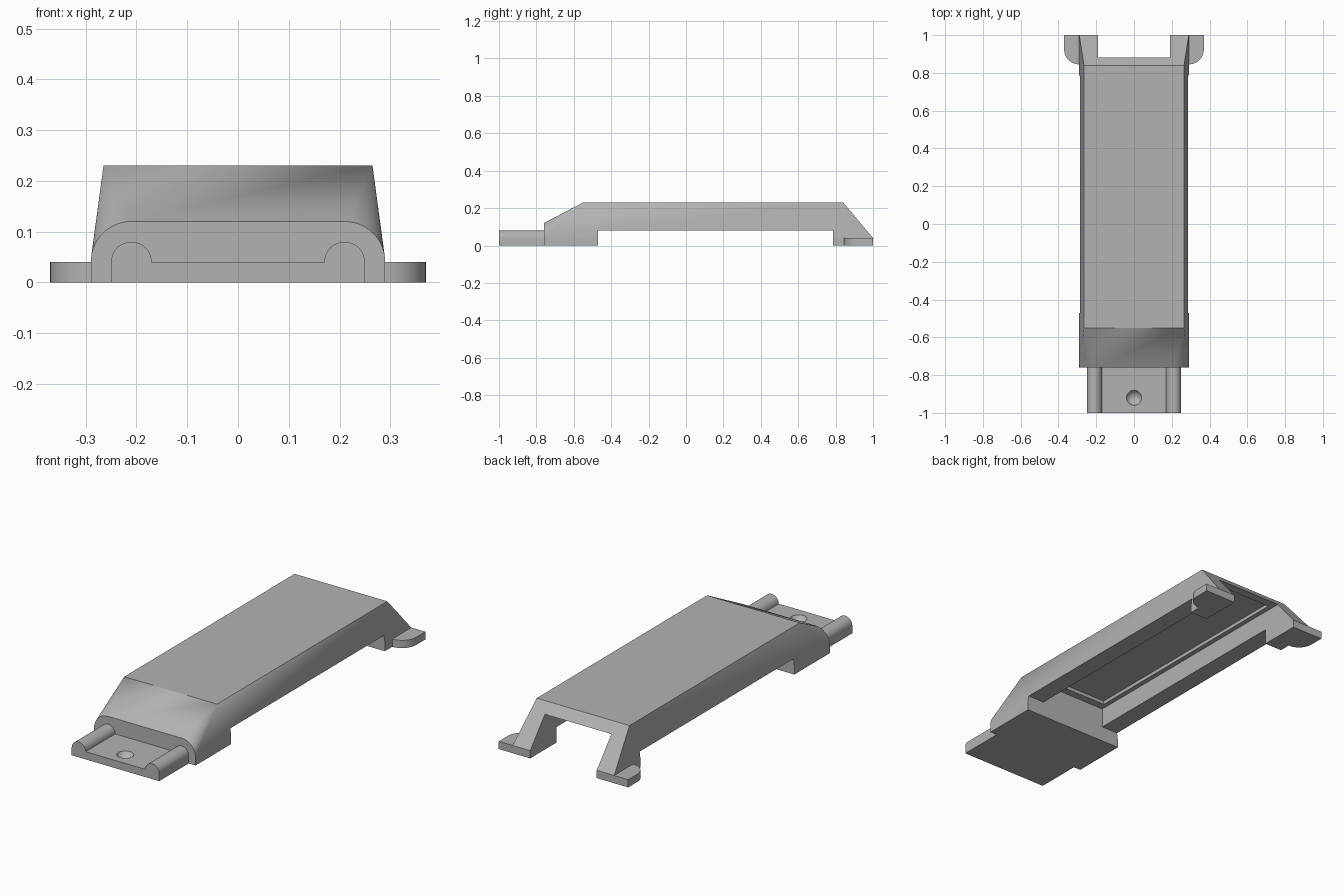
import bpy, bmesh
from math import sin, cos, pi
from mathutils import Vector

if "Cube" in bpy.data.objects:
    bpy.data.objects.remove(bpy.data.objects["Cube"])

grey = bpy.data.materials.new("plain_grey")
grey.use_nodes = True
colour = (0.45, 0.45, 0.45, 1)
grey.diffuse_color = colour
grey.node_tree.nodes["Principled BSDF"].inputs["Base Color"].default_value = colour


def finish(name, bm):
    bmesh.ops.recalc_face_normals(bm, faces=bm.faces[:])
    mesh = bpy.data.meshes.new(name)
    bm.to_mesh(mesh)
    bm.free()
    mesh.materials.append(grey)
    obj = bpy.data.objects.new(name, mesh)
    bpy.context.scene.collection.objects.link(obj)
    return obj


def arc(cx, cy, r, start, end, n=16):
    return [(cx + r * cos(start + (end - start) * i / n),
             cy + r * sin(start + (end - start) * i / n)) for i in range(n + 1)]


def prism(name, points, offset):
    bm = bmesh.new()
    face = bm.faces.new([bm.verts.new(p) for p in points])
    new = bmesh.ops.extrude_face_region(bm, geom=[face])["geom"]
    verts = [v for v in new if isinstance(v, bmesh.types.BMVert)]
    bmesh.ops.translate(bm, verts=verts, vec=Vector(offset))
    return finish(name, bm)


def box(name, x, y0, y1, z0, z1):
    return prism(name, [(-x, y0, z0), (x, y0, z0), (x, y1, z0), (-x, y1, z0)], (0, 0, z1 - z0))


def cut(obj, cutter):
    cutter.hide_render = True
    mod = obj.modifiers.new("cut", "BOOLEAN")
    mod.operation = "DIFFERENCE"
    mod.solver = "EXACT"
    mod.object = cutter
    bpy.context.view_layer.objects.active = obj
    bpy.ops.object.modifier_apply(modifier=mod.name)
    bpy.data.objects.remove(cutter)


def smooth(obj):
    bpy.ops.object.select_all(action="DESELECT")
    obj.select_set(True)
    bpy.context.view_layer.objects.active = obj
    bpy.ops.object.shade_smooth_by_angle(angle=pi / 7)


# Tapered shell: rounded arch at the front blending into a long sloped hood
bm = bmesh.new()
for side in (-1, 1):
    for x, z in arc(0.21, 0.04, 0.08, 0, pi / 2) + [(0.29, 0)]:
        bm.verts.new((side * x, -0.76, z))
    for x, y, z in [(0.265, -0.55, 0.23), (0.265, 0.84, 0.23), (0.29, 1, 0.04), (0.29, 1, 0)]:
        bm.verts.new((side * x, y, z))
bmesh.ops.convex_hull(bm, input=bm.verts[:])
bmesh.ops.dissolve_limit(bm, angle_limit=0.005, verts=bm.verts[:], edges=bm.edges[:])
shell = finish("shell", bm)

# Raised underside, hollow channel open at the back, and shallow roof recess
cut(shell, box("underside_cutter", 0.5, -0.47, 0.785, -0.1, 0.08))
cut(shell, box("channel_cutter", 0.19, -0.47, 1.2, -0.1, 0.182))
cut(shell, box("recess_cutter", 0.165, -0.43, 0.835, 0.1, 0.2))
smooth(shell)

# Front tongue with two rounded rails and a round dimple
outline = [(0.25, 0)] + arc(0.21, 0.04, 0.04, 0, pi)
outline += [(-x, z) for x, z in reversed(outline)]
tongue = prism("tongue", [(x, -1, z) for x, z in outline], (0, 0.24, 0))
bm = bmesh.new()
bmesh.ops.create_uvsphere(bm, u_segments=32, v_segments=16, radius=0.045)
bmesh.ops.translate(bm, verts=bm.verts[:], vec=(0, -0.92, 0.06))
cut(tongue, finish("dimple_cutter", bm))
smooth(tongue)

# Rounded feet beside the rear legs
for side, name in ((1, "left_foot"), (-1, "right_foot")):
    plan = [(0.28, 1), (0.28, 0.845)] + arc(0.29, 0.925, 0.08, -pi / 2, 0) + [(0.37, 1)]
    smooth(prism(name, [(side * x, y, 0) for x, y in plan], (0, 0, 0.04)))
